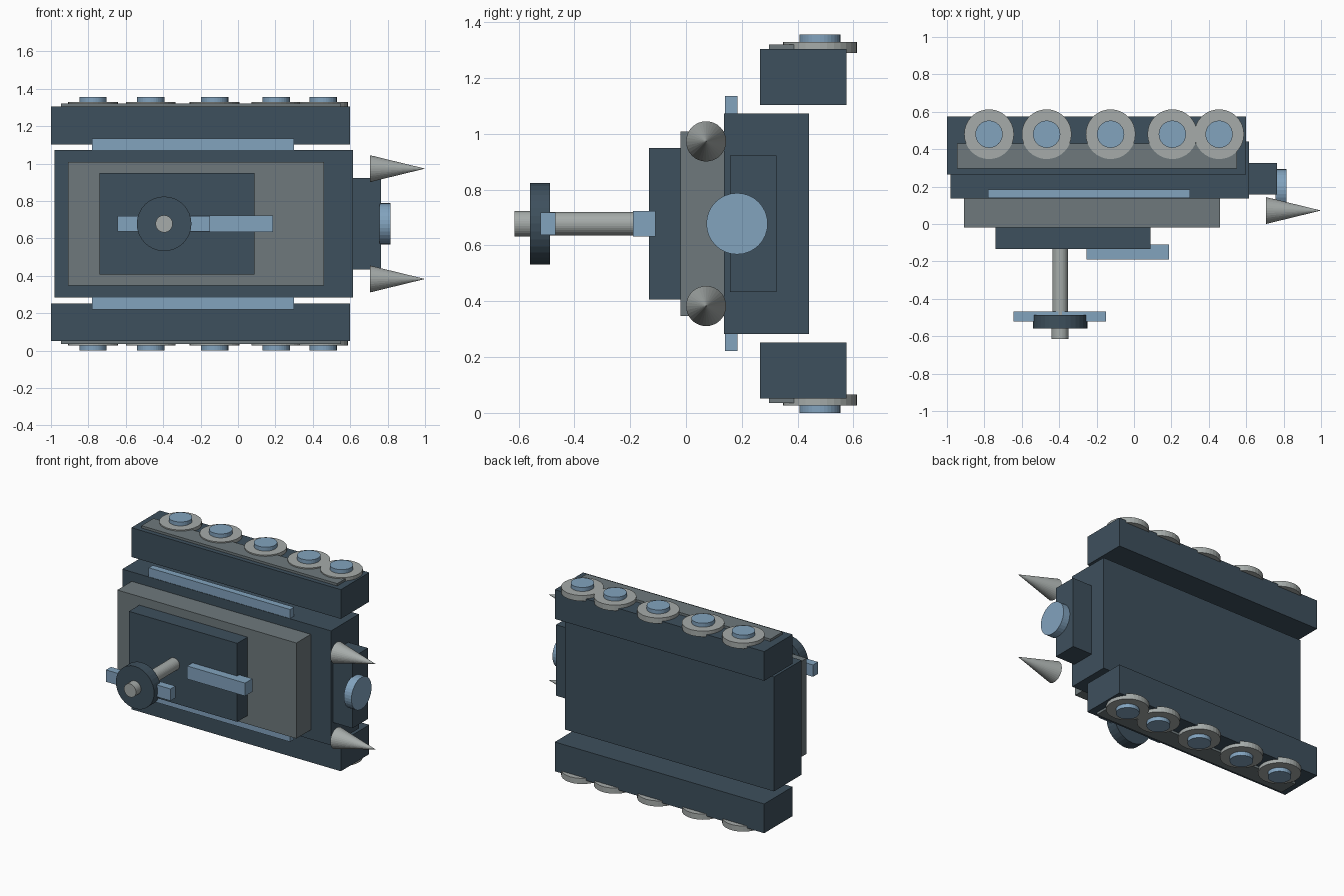
import bpy, bmesh, math
from mathutils import Matrix, Vector

cube = bpy.data.objects.get("Cube")
if cube:
    bpy.data.objects.remove(cube, do_unlink=True)

MID = 0.678  # height of the mirror plane


def material(name, rgb):
    m = bpy.data.materials.new(name)
    m.use_nodes = True
    m.diffuse_color = (*rgb, 1)
    m.node_tree.nodes["Principled BSDF"].inputs["Base Color"].default_value = (*rgb, 1)
    return m


DARK = material("dark slate", (0.048, 0.08, 0.109))
BLUE = material("steel blue", (0.223, 0.366, 0.515))
LIGHT = material("light grey", (0.38, 0.41, 0.40))
GREY = material("mid grey", (0.156, 0.191, 0.202))


def finish(name, bm, mat):
    mesh = bpy.data.meshes.new(name)
    bm.to_mesh(mesh)
    bm.free()
    mesh.materials.append(mat)
    bpy.context.collection.objects.link(bpy.data.objects.new(name, mesh))


def box(name, mat, x, y, z):
    bm = bmesh.new()
    lo, hi = Vector((x[0], y[0], z[0])), Vector((x[1], y[1], z[1]))
    bmesh.ops.create_cube(bm, size=1, matrix=Matrix.Translation((lo + hi) / 2)
                          @ Matrix.Diagonal((*(hi - lo), 1)))
    finish(name, bm, mat)


def rod(name, mat, start, end, r1, r2=None):
    """Cylinder, or cone when r2 differs, running from start to end."""
    a, b = Vector(start), Vector(end)
    turn = Vector((0, 0, 1)).rotation_difference(b - a).to_matrix().to_4x4()
    bm = bmesh.new()
    bmesh.ops.create_cone(bm, cap_ends=True, segments=32, radius1=r1,
                          radius2=r1 if r2 is None else r2, depth=(b - a).length,
                          matrix=Matrix.Translation((a + b) / 2) @ turn)
    finish(name, bm, mat)


# Hull and stacked plates
box("hull", DARK, (-0.98, 0.615), (0.137, 0.44), (MID - 0.395, MID + 0.395))
box("side_rail", BLUE, (-0.78, 0.30), (0.14, 0.185), (MID - 0.457, MID + 0.457))
box("deck", GREY, (-0.908, 0.46), (-0.02, 0.137), (MID - 0.33, MID + 0.33))
box("turret", DARK, (-0.74, 0.087), (-0.133, -0.02), (MID - 0.271, MID + 0.271))
box("turret_bar", BLUE, (-0.255, 0.187), (-0.19, -0.11), (MID - 0.045, MID + 0.045))

# Nose block with round lamp
box("nose", DARK, (0.615, 0.765), (0.157, 0.325), (MID - 0.245, MID + 0.245))
rod("nose_lamp", BLUE, (0.757, 0.183, MID), (0.815, 0.183, MID), 0.11)

# Mast with cross bar, disc and tip
MAST = -0.395
rod("mast", LIGHT, (MAST, -0.13, MID), (MAST, -0.50, MID), 0.042)
box("mast_bar", BLUE, (-0.643, -0.15), (-0.522, -0.468), (MID - 0.041, MID + 0.041))
rod("mast_disc", DARK, (MAST, -0.487, MID), (MAST, -0.56, MID), 0.146)
rod("mast_tip", LIGHT, (MAST, -0.55, MID), (MAST, -0.614, MID), 0.046)

# Tracks, wheels and spikes, mirrored above and below the middle
for side, s in (("upper", 1), ("lower", -1)):
    def level(*d):
        return sorted(MID + s * v for v in d)

    box(f"{side}_track", DARK, (-1, 0.6), (0.265, 0.575), level(0.425, 0.627))
    box(f"{side}_track_plate", GREY, (-0.946, 0.55), (0.297, 0.43), level(0.62, 0.643))
    for i, x in enumerate((-0.775, -0.467, -0.125, 0.205, 0.455)):
        rod(f"{side}_wheel_{i + 1}", LIGHT, (x, 0.48, MID + s * 0.612),
            (x, 0.48, MID + s * 0.651), 0.133)
        rod(f"{side}_hub_{i + 1}", BLUE, (x, 0.48, MID + s * 0.64),
            (x, 0.48, MID + s * 0.678), 0.073)
    z = MID + s * 0.295
    rod(f"{side}_spike", LIGHT, (0.705, 0.072, z), (1, 0.072, z), 0.072, 0)
